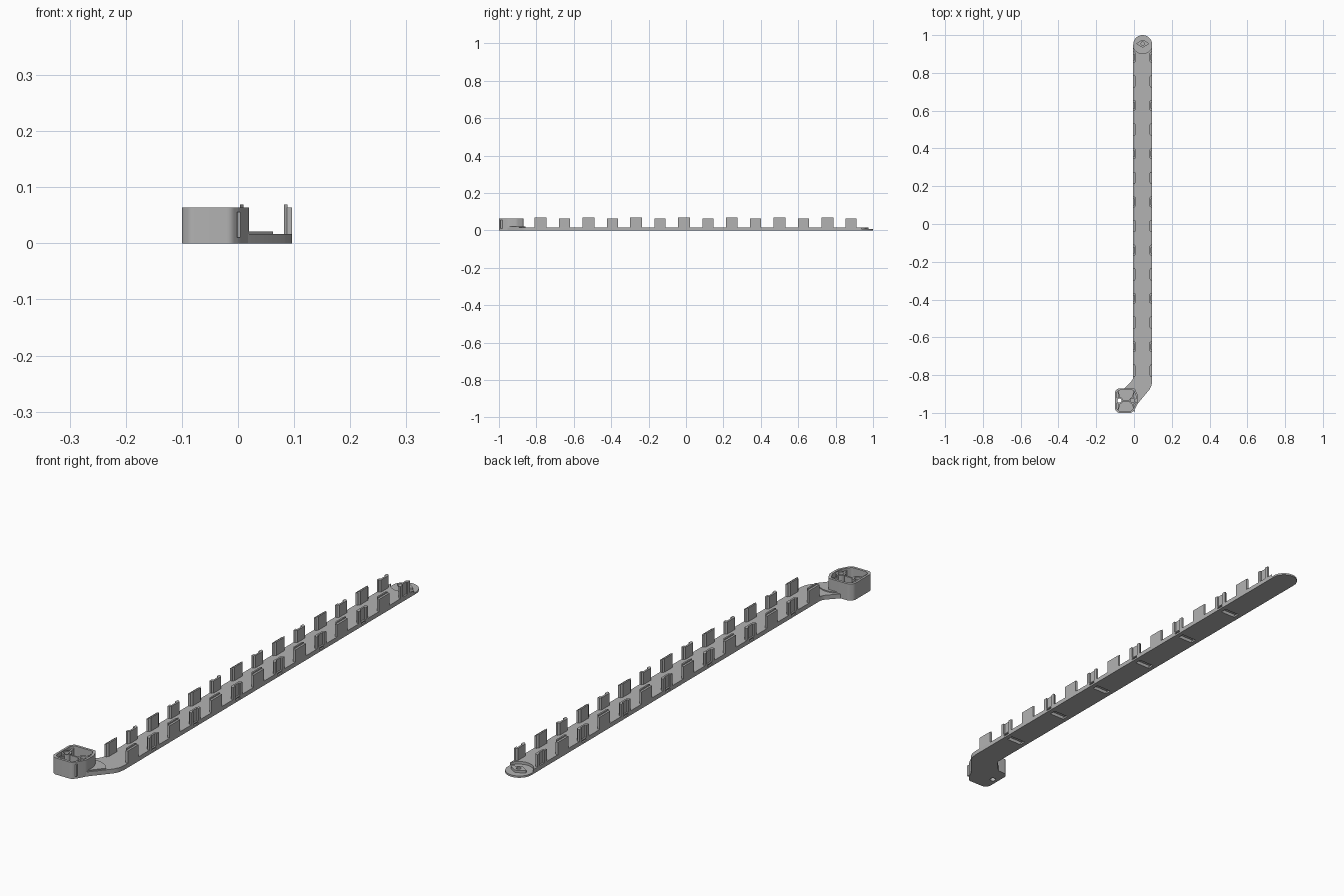
import bpy, bmesh, math
from mathutils import Vector

cube = bpy.data.objects.get("Cube")
if cube:
    bpy.data.objects.remove(cube)

GREY = (0.45, 0.45, 0.45, 1)
mat = bpy.data.materials.new("light grey plastic")
mat.use_nodes = True
mat.diffuse_color = GREY
mat.node_tree.nodes["Principled BSDF"].inputs["Base Color"].default_value = GREY


def prism(name, pts, z0, z1):
    """Extrude an outline from z0 to z1."""
    bm = bmesh.new()
    face = bm.faces.new([bm.verts.new((x, y, z0)) for x, y in pts])
    new = bmesh.ops.extrude_face_region(bm, geom=[face])["geom"]
    top = [v for v in new if isinstance(v, bmesh.types.BMVert)]
    bmesh.ops.translate(bm, verts=top, vec=(0, 0, z1 - z0))
    bmesh.ops.recalc_face_normals(bm, faces=bm.faces)
    mesh = bpy.data.meshes.new(name)
    bm.to_mesh(mesh)
    bm.free()
    mesh.materials.append(mat)
    ob = bpy.data.objects.new(name, mesh)
    bpy.context.collection.objects.link(ob)
    return ob


def rect(x0, x1, y0, y1):
    return [(x0, y0), (x1, y0), (x1, y1), (x0, y1)]


def circle(x, y, r, n=32, a0=0.0, a1=2 * math.pi):
    full = a1 - a0 > 6.2
    steps = n if full else n + 1
    return [(x + r * math.cos(a0 + (a1 - a0) * i / n),
             y + r * math.sin(a0 + (a1 - a0) * i / n)) for i in range(steps)]


def rounded(pts, r, n=5):
    """Round every corner of an outline with a short curve."""
    out = []
    for i, p in enumerate(pts):
        p = Vector(p)
        a = p + (Vector(pts[i - 1]) - p).normalized() * r
        b = p + (Vector(pts[(i + 1) % len(pts)]) - p).normalized() * r
        for k in range(n + 1):
            t = k / n
            out.append(tuple(a * (1 - t) ** 2 + p * 2 * t * (1 - t) + b * t * t))
    return out


def bar(name, a, b, width, z0, z1):
    """Straight wall between two points."""
    a, b = Vector(a), Vector(b)
    d = (b - a).normalized() * width / 2
    n = Vector((-d.y, d.x))
    return prism(name, [a - n, b - n, b + n, a + n], z0, z1)


def cut(ob, cutters):
    for c in cutters:
        m = ob.modifiers.new("cut", "BOOLEAN")
        m.operation, m.solver, m.object = "DIFFERENCE", "EXACT", c
        c.hide_render = True
        c.hide_viewport = True


MID, HALF, FLOOR = 0.046, 0.05, 0.017
LEFT, RIGHT = MID - HALF, MID + HALF
clip_y = [-0.777 + 0.1277 * i for i in range(14)]

# Long strip with a rounded end and the elbow that leads to the head
elbow = [(-0.065, -0.885), (-0.03, -0.96), (0.0, -0.975), (0.083, -0.875),
         (0.093, -0.855), (RIGHT, -0.83)]
outline = elbow + circle(MID, 0.95, HALF, 24, 0, math.pi) + [(LEFT, -0.815), (-0.012, -0.83)]
base = prism("base_strip", outline, 0, FLOOR)
cutters = [prism("end_seat_cutter", circle(MID, 0.955, 0.053, 40), 0.007, 0.1)]
for y in clip_y[1:-1:2]:
    cutters.append(prism("tie_groove_cutter", rect(LEFT + 0.018, RIGHT - 0.018, y - 0.013, y + 0.013), -0.01, 0.008))
    cutters.append(prism("tie_tunnel_cutter", rect(LEFT - 0.01, RIGHT + 0.01, y - 0.013, y + 0.013), 0.007, 0.013))
cut(base, cutters)

# Raised pad at the elbow, with a curved edge
prism("elbow_pad", [(-0.05, -0.88), (-0.03, -0.95), (0.005, -0.962), (0.062, -0.893)]
      + circle(0.0, -0.93, 0.072, 8, 0.55, 1.9), 0.005, 0.021)

# Locating key on the rounded end
key = prism("end_key", rounded([(MID - 0.036, 0.955), (MID, 0.933), (MID + 0.036, 0.955),
                                (MID, 0.977)], 0.008), 0.004, 0.016)
cut(key, [prism("key_hole_cutter", circle(MID, 0.955, 0.009, 16), 0.008, 0.03)])

# Clips along both edges: plain plates alternate with ribbed ones
for side, edge in ((1, LEFT), (-1, RIGHT)):
    def at(x):
        return edge + side * x
    for i, y in enumerate(clip_y):
        if i % 2 == 0:
            w = 0.032
            prism("plain_clip", rect(at(0), at(0.009), y - w, y + w), 0.005, 0.064)
            prism("plain_clip_lip", [(at(0.008), y - w), (at(0.008), y + w),
                                     (at(0.014), y + w - 0.008), (at(0.014), y - w + 0.008)],
                  0.005, 0.069)
        else:
            w = 0.029
            prism("ribbed_clip", [(at(0.006), y - w), (at(0.006), y + w),
                                  (at(0.013), y + w - 0.006), (at(0.013), y - w + 0.006)],
                  0.005, 0.064)
            for s in (-1, 1):
                prism("clip_rib", rect(at(0), at(0.007), y + s * w, y + s * (w - 0.014)),
                      0.005, 0.064)

# Hollow head with chamfered corners
corners = [(-0.085, -1.0), (-0.012, -1.0), (0.003, -0.983), (0.02, -0.95),
           (0.02, -0.905), (0.003, -0.87), (-0.085, -0.87), (-0.1, -0.885), (-0.1, -0.985)]
HX, HY = -0.042, -0.935
inner = [(HX + (x - HX) * 0.85, HY + (y - HY) * 0.85) for x, y in corners]
posts = [HX - 0.035, HX + 0.035]
head = prism("head_block", rounded(corners, 0.008), 0, 0.064)
cut(head, [prism("head_pocket_cutter", rounded(inner, 0.007), 0.018, 0.1)]
    + [prism("head_hole_cutter", circle(x, HY, 0.011, 20), -0.02, 0.1) for x in posts])

# Bosses and bracing inside the head
for x in posts:
    boss = prism("head_boss", circle(x, HY, 0.018, 24), 0.001, 0.06)
    cut(boss, [prism("boss_hole_cutter", circle(x, HY, 0.011, 20), -0.02, 0.1)])
    for s in (-1, 1):
        end = HX + (x - HX) * 1.25
        bar("head_brace", (x, HY + s * 0.016), (end, HY + s * 0.057), 0.006, 0.01, 0.056)
bar("head_web", (posts[0] + 0.016, HY), (posts[1] - 0.016, HY), 0.007, 0.01, 0.056)

# Smooth the curved walls while keeping hard edges
bpy.ops.object.select_all(action="DESELECT")
for ob in bpy.context.collection.objects:
    if ob.type == "MESH" and not ob.hide_render and mat.name in ob.data.materials:
        ob.select_set(True)
        bpy.context.view_layer.objects.active = ob
bpy.ops.object.shade_smooth_by_angle(angle=math.radians(30))
